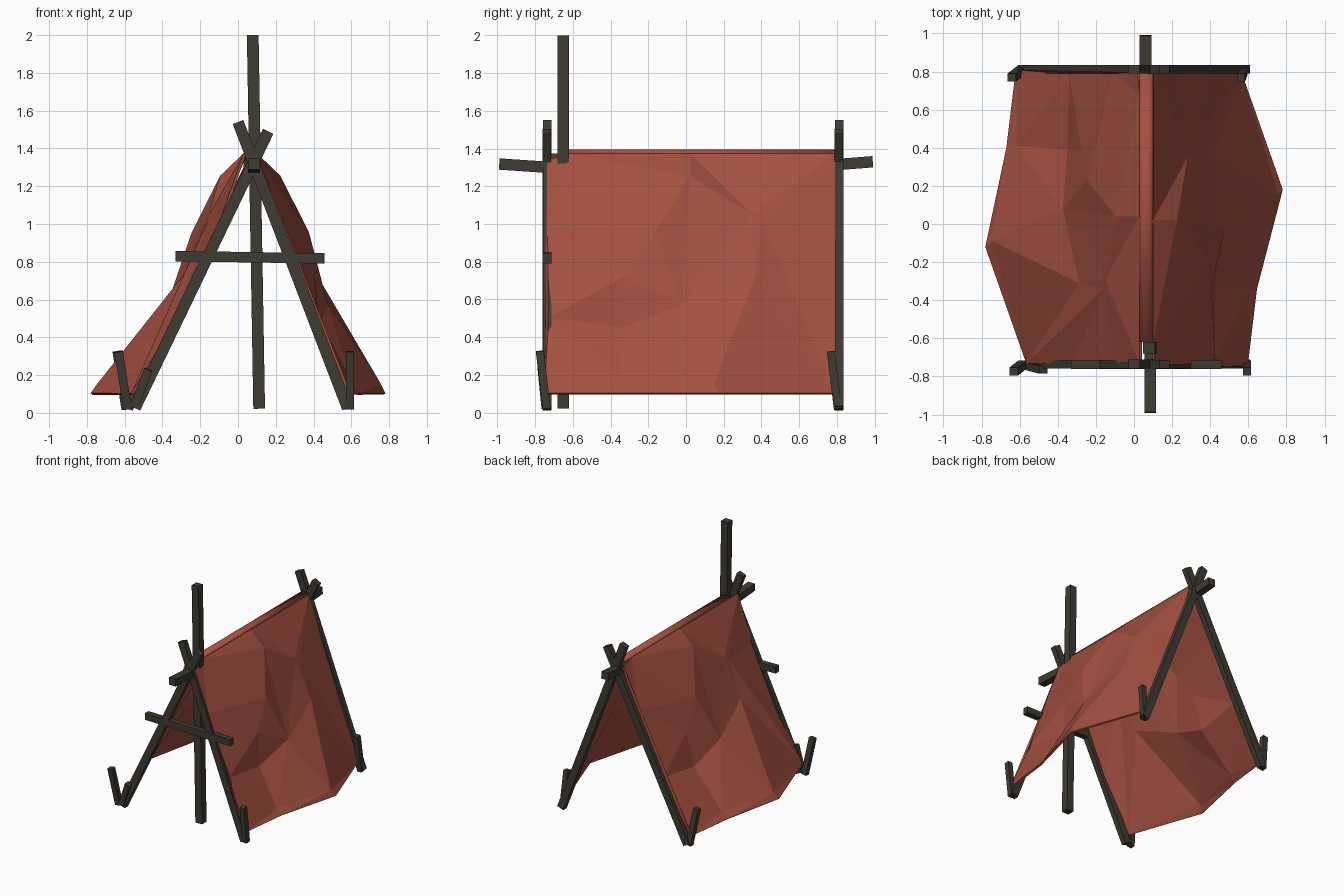
import bpy, bmesh, math
from mathutils import Vector, Matrix
from mathutils.geometry import delaunay_2d_cdt

if "Cube" in bpy.data.objects:
    bpy.data.objects.remove(bpy.data.objects["Cube"])


def material(name, rgb):
    m = bpy.data.materials.new(name)
    m.diffuse_color = (*rgb, 1)
    m.use_nodes = True
    m.node_tree.nodes["Principled BSDF"].inputs["Base Color"].default_value = m.diffuse_color
    return m


WOOD = material("dark wood", (0.05, 0.043, 0.033))
CLOTH = material("red cloth", (0.37, 0.081, 0.052))


def finish(bm, name, mat):
    me = bpy.data.meshes.new(name)
    bm.to_mesh(me)
    bm.free()
    me.materials.append(mat)
    ob = bpy.data.objects.new(name, me)
    bpy.context.collection.objects.link(ob)
    return ob


def beam(name, a, b, w=0.06, d=0.045, side=(0, 1, 0)):
    """Square timber from a to b; d is its depth towards 'side'."""
    a, b = Vector(a), Vector(b)
    z = (b - a).normalized()
    x = Vector(side).cross(z).normalized()
    y = z.cross(x)
    rot = Matrix((x, y, z)).transposed().to_4x4()
    bm = bmesh.new()
    bmesh.ops.create_cube(bm, size=1, matrix=Matrix.Translation((a + b) / 2) @ rot
                          @ Matrix.Diagonal((w, d, (b - a).length, 1)))
    return finish(bm, name, WOOD)


# A-frames, front and back (the back left foot stands a little wider)
for end, y, foot in (("front", -0.737, -0.545), ("back", 0.811, -0.585)):
    beam(end + "_left_pole", (foot, y, 0.025), (0.16, y, 1.49))
    beam(end + "_right_pole", (0.58, y + 0.002, 0.025), (0.0, y + 0.002, 1.54))

# Foot pegs
beam("front_left_peg", (-0.585, -0.738, 0.02), (-0.632, -0.775, 0.325), 0.045, 0.042)
beam("front_right_peg", (0.592, -0.738, 0.02), (0.592, -0.775, 0.325), 0.042, 0.042)
beam("back_left_peg", (-0.595, 0.805, 0.02), (-0.642, 0.768, 0.325), 0.045, 0.042)
beam("back_right_peg", (0.575, 0.805, 0.02), (0.562, 0.768, 0.325), 0.042, 0.042)
beam("front_left_splint", (-0.55, -0.745, 0.03), (-0.475, -0.765, 0.23), 0.045, 0.042)

# Tall mast, crossbar and ridge stubs
beam("mast", (0.112, -0.65, 0.022), (0.078, -0.65, 2.0), 0.062, 0.06)
beam("crossbar", (-0.33, -0.737, 0.83), (0.458, -0.737, 0.818), 0.055, 0.047)
beam("front_ridge_stub", (0.085, -0.99, 1.318), (0.085, -0.68, 1.297), 0.062, 0.06, (0, 0, 1))
beam("back_ridge_stub", (0.06, 0.99, 1.33), (0.06, 0.71, 1.308), 0.062, 0.06, (0, 0, 1))

# Right cloth panel: crumple points as (y, z, x)
POINTS = [(-0.62, 1.37, 0.095), (0.02, 1.37, 0.095), (0.79, 1.37, 0.095),   # ridge
          (-0.735, 1.0, 0.235), (-0.73, 0.5, 0.42), (-0.75, 0.1, 0.59),     # front edge
          (0.79, 1.0, 0.225), (0.79, 0.5, 0.405), (0.79, 0.1, 0.56),        # back edge
          (-0.34, 0.1, 0.64), (0.18, 0.1, 0.775),                           # hem
          (0.02, 1.25, 0.22), (-0.17, 0.95, 0.37), (-0.02, 0.57, 0.47),
          (-0.33, 0.45, 0.42), (-0.35, 0.15, 0.60), (0.35, 1.05, 0.275),
          (0.40, 1.02, 0.28), (0.37, 0.73, 0.41), (0.15, 0.15, 0.75),
          (-0.33, 0.72, 0.40), (-0.735, 1.335, 0.105)]
CREASES = [(17, 8), (15, 13), (16, 18), (18, 19), (11, 12), (14, 13), (14, 15),
           (1, 11), (11, 13), (1, 16), (12, 20), (12, 13), (13, 19)]
co, _, tris, origin, *_ = delaunay_2d_cdt(
    [Vector(p[:2]) for p in POINTS], CREASES, [], 0, 1e-5)

bm = bmesh.new()
for left in (False, True):
    verts = []
    for c, o in zip(co, origin):
        y, z, x = POINTS[o[0]] if o else (c.x, c.y, 0.45)
        if left:  # the other slope is the same sheet turned half round
            x, y = 0.13 * min(1, (z - 0.1) / 0.6) - x, 0.06 - y
            if z < 0.2 and y > 0.3:
                x -= 0.025
        verts.append(bm.verts.new((x, y, z)))
    for t in tris:
        bm.faces.new([verts[i] for i in t])

# Rounded fold over the ridge
rows = []
for i in range(9):
    a = math.pi * i / 8
    x, z = 0.065 + 0.03 * math.cos(a), 1.37 + 0.018 * math.sin(a)
    rows.append([bm.verts.new((x, y, z)) for y in (-0.62, 0.79)])
for r, s in zip(rows, rows[1:]):
    bm.faces.new((r[0], r[1], s[1], s[0])).smooth = True
bmesh.ops.remove_doubles(bm, verts=bm.verts, dist=0.001)
bmesh.ops.recalc_face_normals(bm, faces=bm.faces)
cloth = finish(bm, "tent_cloth", CLOTH)
mod = cloth.modifiers.new("thickness", "SOLIDIFY")
mod.thickness = 0.014
mod.offset = 0
